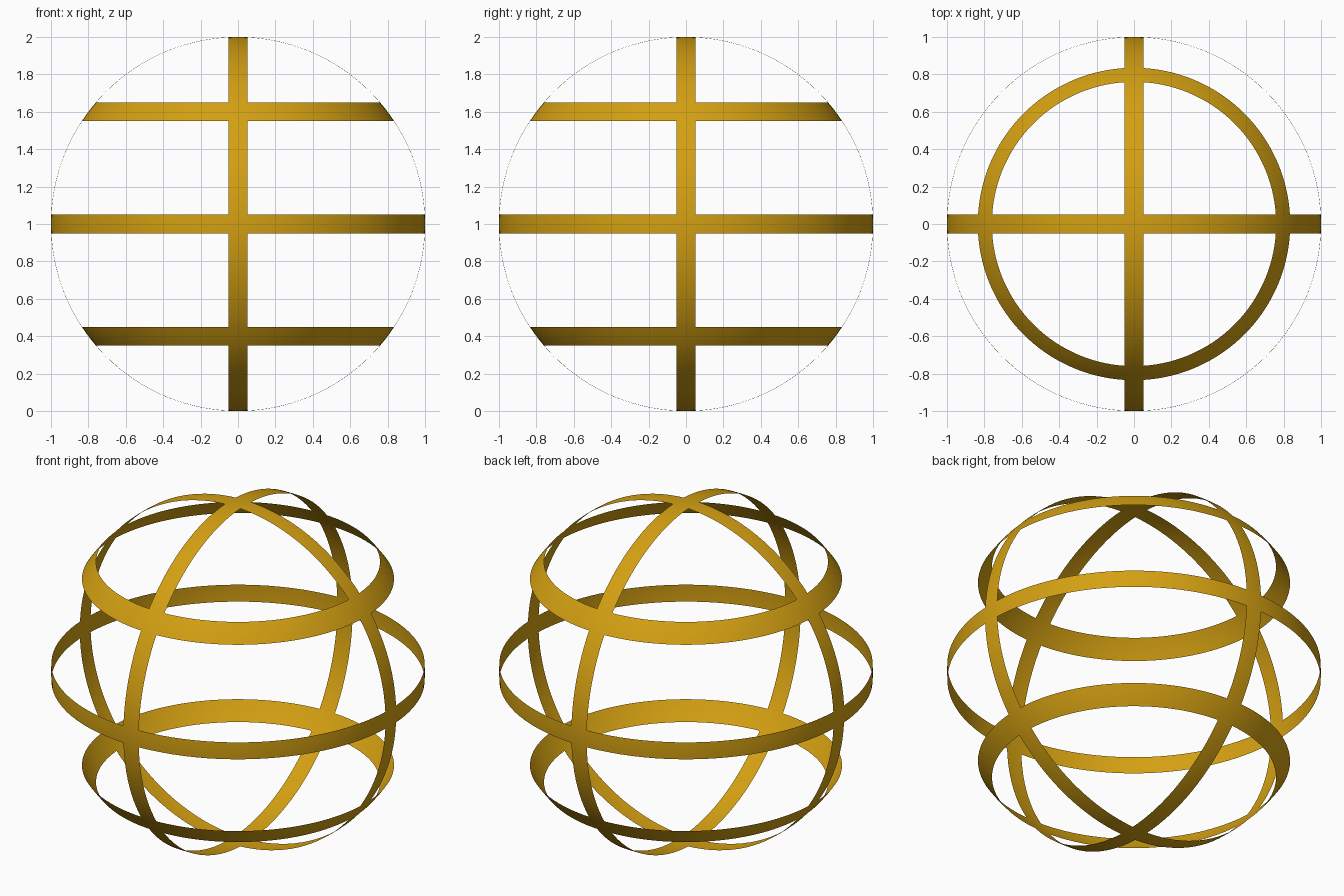
import bpy, bmesh
from math import asin, cos, sin, pi
from mathutils import Matrix, Vector

default = bpy.data.objects.get("Cube")
if default:
    bpy.data.objects.remove(default, do_unlink=True)

RADIUS = 1.0
HALF_WIDTH = 0.05
SEGMENTS = 128
ACROSS = 4

gold = bpy.data.materials.new("golden_yellow")
gold.use_nodes = True
gold.diffuse_color = (0.658, 0.352, 0.006, 1)
gold.node_tree.nodes["Principled BSDF"].inputs["Base Color"].default_value = gold.diffuse_color


def band(name, offset=0.0, turn=Matrix.Identity(4)):
    """Thin strip of a sphere lying between two parallel planes."""
    bm = bmesh.new()
    low, high = (asin((offset + s * HALF_WIDTH) / RADIUS) for s in (-1, 1))
    angles = [low + (high - low) * i / ACROSS for i in range(ACROSS + 1)]
    verts = [bm.verts.new((RADIUS * cos(a), 0, RADIUS * sin(a))) for a in angles]
    edges = [bm.edges.new(pair) for pair in zip(verts, verts[1:])]
    bmesh.ops.spin(bm, geom=verts + edges, cent=(0, 0, 0), axis=(0, 0, 1),
                   angle=2 * pi, steps=SEGMENTS, use_merge=False)
    bmesh.ops.remove_doubles(bm, verts=bm.verts, dist=0.0005)
    bmesh.ops.transform(bm, matrix=turn, verts=bm.verts)
    # Face every strip away from the sphere centre
    bm.normal_update()
    for face in bm.faces:
        face.smooth = True
        if face.normal.dot(face.calc_center_median()) < 0:
            face.normal_flip()
    mesh = bpy.data.meshes.new(name)
    bm.to_mesh(mesh)
    bm.free()
    mesh.materials.append(gold)
    obj = bpy.data.objects.new(name, mesh)
    obj.location = Vector((0, 0, RADIUS))
    bpy.context.collection.objects.link(obj)


# Horizontal hoops
band("equator_hoop")
band("upper_hoop", 0.6)
band("lower_hoop", -0.6)

# Upright hoops crossing at the poles
band("side_to_side_hoop", turn=Matrix.Rotation(pi / 2, 4, "X"))
band("front_to_back_hoop", turn=Matrix.Rotation(pi / 2, 4, "Y"))
